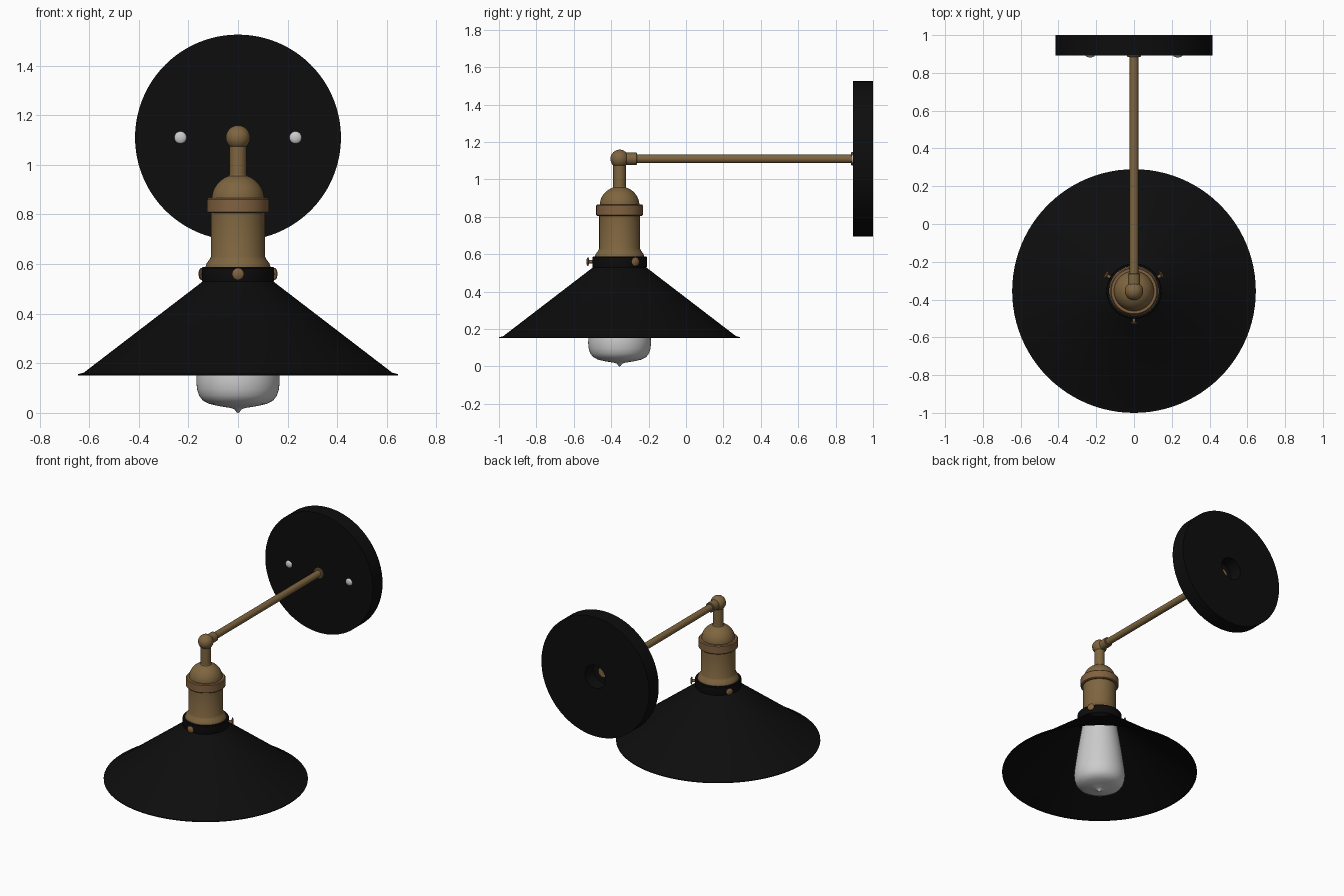
import bpy, bmesh, math
from mathutils import Matrix, Vector

if "Cube" in bpy.data.objects:
    bpy.data.objects.remove(bpy.data.objects["Cube"])

LAMP_Y, ARM_Z = -0.355, 1.11


def material(name, rgb):
    m = bpy.data.materials.new(name)
    m.diffuse_color = (*rgb, 1)
    m.use_nodes = True
    m.node_tree.nodes["Principled BSDF"].inputs["Base Color"].default_value = m.diffuse_color
    return m


BLACK = material("black_paint", (0.004, 0.004, 0.004))
BRASS = material("aged_brass", (0.21, 0.13, 0.05))
COPPER = material("warm_brass", (0.22, 0.12, 0.05))


def lathe(name, profile, origin, axis=(0, 0, 1), mat=None, segs=64, closed=False):
    """Revolve a (radius, height) profile about an axis through origin."""
    bm = bmesh.new()
    pts = profile + profile[:1] if closed else profile
    verts = [bm.verts.new((r, 0, h)) for r, h in pts]
    edges = [bm.edges.new(p) for p in zip(verts, verts[1:])]
    bmesh.ops.spin(bm, geom=verts + edges, cent=(0, 0, 0), axis=(0, 0, 1),
                   angle=math.tau, steps=segs, use_merge=False)
    bmesh.ops.remove_doubles(bm, verts=bm.verts, dist=0.0004)
    bmesh.ops.recalc_face_normals(bm, faces=bm.faces)
    rot = Vector((0, 0, 1)).rotation_difference(Vector(axis)).to_matrix().to_4x4()
    bm.transform(Matrix.Translation(origin) @ rot)
    mesh = bpy.data.meshes.new(name)
    bm.to_mesh(mesh)
    bm.free()
    ob = bpy.data.objects.new(name, mesh)
    bpy.context.collection.objects.link(ob)
    if mat:
        mesh.materials.append(mat)
    bpy.ops.object.select_all(action='DESELECT')
    ob.select_set(True)
    bpy.context.view_layer.objects.active = ob
    bpy.ops.object.shade_smooth_by_angle(angle=math.radians(35))
    return ob


def arc(r, h, cz, a0, a1, n):
    """Elliptical arc of profile points, angles in degrees."""
    return [(r * math.cos(math.radians(a0 + (a1 - a0) * i / n)),
             cz + h * math.sin(math.radians(a0 + (a1 - a0) * i / n))) for i in range(n + 1)]


base = (0, LAMP_Y, 0)
back = (0, 1, 0)

# Wall plate with a bored wiring hole in its back
lathe("wall_plate", [(0, 0), (0.415, 0), (0.415, 0.107), (0.08, 0.107), (0.08, 0.012), (0, 0.012)],
      (0, 0.893, ARM_Z), back, BLACK, 96)
lathe("arm_end_nut", [(0, 0), (0.035, 0), (0.035, 0.015), (0, 0.015)],
      (0, 0.902, ARM_Z), back, BRASS, 32)
for side, x in (("left", -0.232), ("right", 0.232)):
    lathe("plate_screw_" + side, [(0.025, -0.005), *arc(0.025, 0.012, 0, 0, 90, 6)],
          (x, 0.894, ARM_Z), (0, -1, 0), None, 24)

# Arm, its collars and the swivel ball
lathe("arm", [(0, 0), (0.023, 0), (0.023, 1.21), (0, 1.21)],
      (0, -0.315, ARM_Z), back, BRASS, 32)
lathe("arm_flange", [(0, 0), (0.033, 0), (0.037, 0.004), (0.037, 0.012), (0, 0.012)],
      (0, 0.883, ARM_Z), back, BRASS, 32)
lathe("arm_collar", [(0, 0), (0.033, 0), (0.033, 0.055), (0.03, 0.058), (0, 0.058)],
      (0, -0.32, ARM_Z), back, BRASS, 32)
lathe("swivel_ball", arc(0.049, 0.049, ARM_Z, -90, 90, 24), base, mat=BRASS, segs=32)
lathe("stem", [(0, 0.94), (0.034, 0.94), (0.034, 1.1), (0, 1.1)], base, mat=BRASS, segs=32)

# Socket: dome cap, ring and flared body
lathe("socket_cap", [(0, 0.85), (0.106, 0.85), *arc(0.106, 0.1, 0.862, 0, 70, 10), (0.034, 0.962), (0, 0.962)],
      base, mat=BRASS)
lathe("socket_ring", [(0, 0.805), (0.12, 0.805), (0.125, 0.81), (0.125, 0.86), (0.12, 0.866), (0, 0.866)],
      base, mat=COPPER)
lathe("socket_body", [(0, 0.81), (0.109, 0.81), (0.109, 0.63), (0.115, 0.618), (0.127, 0.602),
                      (0.131, 0.59), (0.131, 0.54), (0, 0.54)], base, mat=BRASS)

# Shade: collar and thin cone with a rolled-out lip
lathe("shade_collar", [(0.132, 0.52), (0.142, 0.525), (0.146, 0.535), (0.146, 0.583), (0.142, 0.588), (0.132, 0.588)],
      base, mat=BLACK, closed=True)
lathe("shade", [(0.132, 0.535), (0.142, 0.53), (0.622, 0.162), (0.645, 0.156), (0.645, 0.151),
                (0.62, 0.154), (0.14, 0.522), (0.132, 0.524)], base, mat=BLACK, segs=96, closed=True)

# Three thumb screws around the collar
screw = [(0, 0), (0.009, 0), (0.009, 0.032), (0.024, 0.034), (0.024, 0.038), (0.014, 0.044), (0, 0.045)]
for i, deg in enumerate((30, 150, 270), 1):
    d = Vector((math.cos(math.radians(deg)), math.sin(math.radians(deg)), 0))
    lathe(f"thumb_screw_{i}", screw, Vector((0, LAMP_Y, 0.56)) + d * 0.132, d, COPPER, 24)

# Bulb tapering up into the socket, with a small tip
lathe("bulb", [(0, 0), (0.006, 0.003), (0.014, 0.014), (0.03, 0.02), (0.075, 0.027), (0.115, 0.036),
               (0.142, 0.05), (0.157, 0.07), (0.165, 0.095), (0.168, 0.125), (0.167, 0.15),
               (0.162, 0.19), (0.15, 0.28), (0.135, 0.38), (0.119, 0.48), (0.11, 0.54), (0, 0.55)], base)
